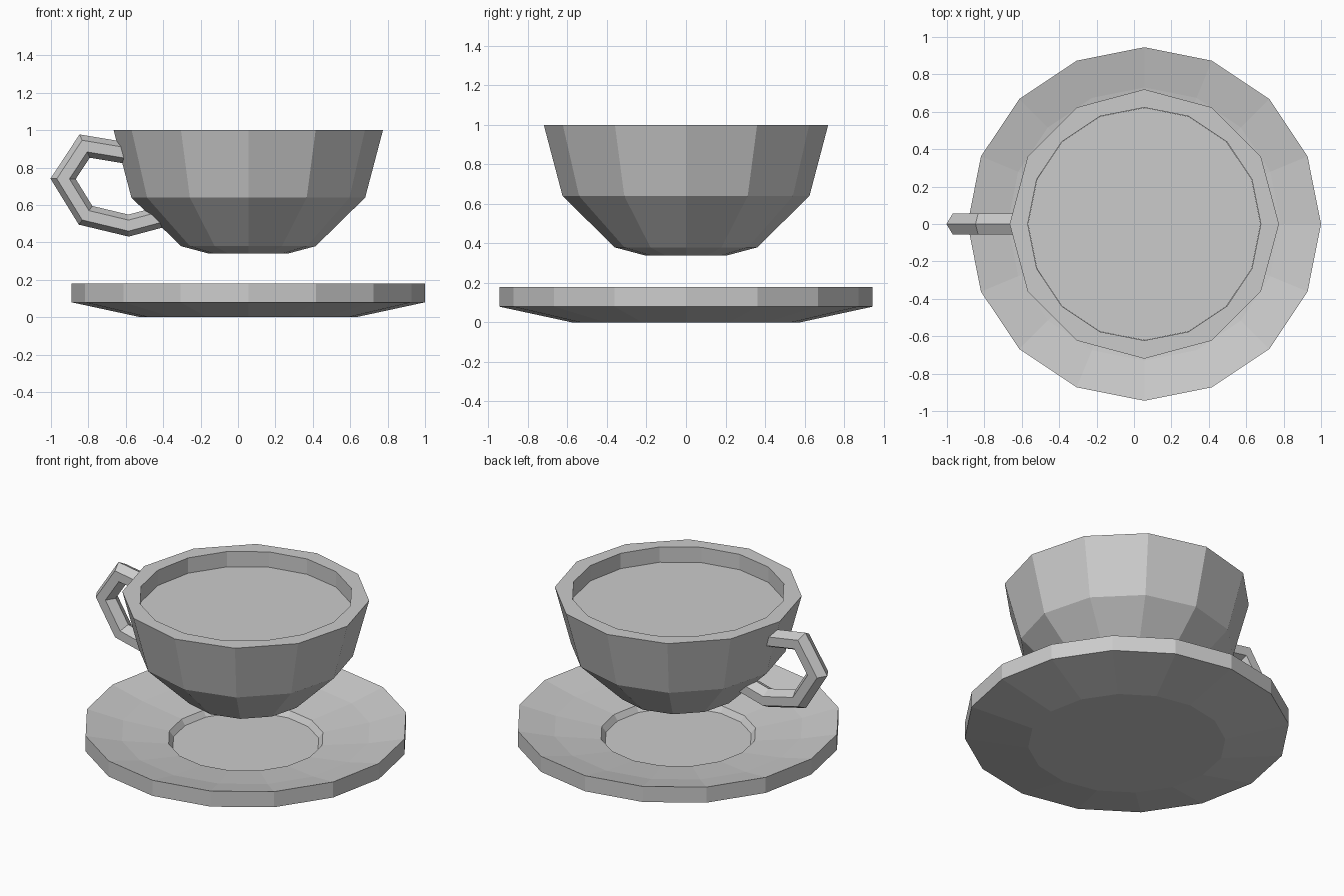
import bpy, bmesh
from math import sin, cos, pi
from mathutils import Vector

if "Cube" in bpy.data.objects:
    bpy.data.objects.remove(bpy.data.objects["Cube"])

CX = 0.055  # shared axis of cup and saucer


def finish(name, bm):
    bmesh.ops.recalc_face_normals(bm, faces=bm.faces)
    me = bpy.data.meshes.new(name)
    bm.to_mesh(me)
    bm.free()
    ob = bpy.data.objects.new(name, me)
    bpy.context.collection.objects.link(ob)
    return ob


def skin(bm, rings):
    """Join successive rings with quads and cap both ends."""
    n = len(rings[0])
    for a, b in zip(rings, rings[1:]):
        for i in range(n):
            j = (i + 1) % n
            bm.faces.new((a[i], a[j], b[j], b[i]))
    bm.faces.new(rings[0])
    bm.faces.new(rings[-1])


def lathe(name, profile, n):
    bm = bmesh.new()
    rings = [[bm.verts.new((CX + r * cos(2 * pi * i / n), r * sin(2 * pi * i / n), z))
              for i in range(n)] for r, z in profile]
    skin(bm, rings)
    return finish(name, bm)


# Saucer with dished top and central recess
lathe("saucer", [(0.575, 0), (0.945, 0.08), (0.945, 0.18), (0.73, 0.13),
                 (0.455, 0.09), (0.43, 0.055)], 16)

# Twelve-sided cup with a sixteen-sided opening
cup = lathe("cup", [(0.21, 0.34), (0.36, 0.38), (0.625, 0.64), (0.72, 1.0)], 12)
cutter = lathe("opening_cutter", [(0.623, 0.88), (0.623, 1.1)], 16)
cutter.hide_render = True
cutter.hide_viewport = True
cutter.display_type = 'WIRE'
cut = cup.modifiers.new("opening", 'BOOLEAN')
cut.operation = 'DIFFERENCE'
cut.solver = 'EXACT'
cut.object = cutter

# Drink surface: fan of sixteen wedges
bm = bmesh.new()
bmesh.ops.create_cone(bm, cap_ends=True, cap_tris=True, segments=16,
                      radius1=0.622, radius2=0.622, depth=0.02)
bmesh.ops.translate(bm, verts=bm.verts, vec=(CX, 0, 0.892))
finish("drink", bm)

# Handle: hexagonal section swept with mitred corners
path = [Vector((x, 0, z)) for x, z in
        [(-0.59, 0.877), (-0.82, 0.915), (-0.935, 0.74),
         (-0.815, 0.545), (-0.585, 0.49), (-0.36, 0.55)]]
bm = bmesh.new()
rings = []
for k, p in enumerate(path):
    d_in = (p - path[max(k - 1, 0)]).normalized()
    d_out = (path[min(k + 1, len(path) - 1)] - p).normalized()
    t = (d_in + d_out).normalized()
    miter = 1 / t.dot(d_out if d_out.length else d_in)
    side = Vector((-t.z, 0, t.x))
    rings.append([bm.verts.new(p + side * 0.057 * miter * cos(i * pi / 3)
                               + Vector((0, 0.065 * sin(i * pi / 3), 0)))
                  for i in range(6)])
skin(bm, rings)
finish("handle", bm)
